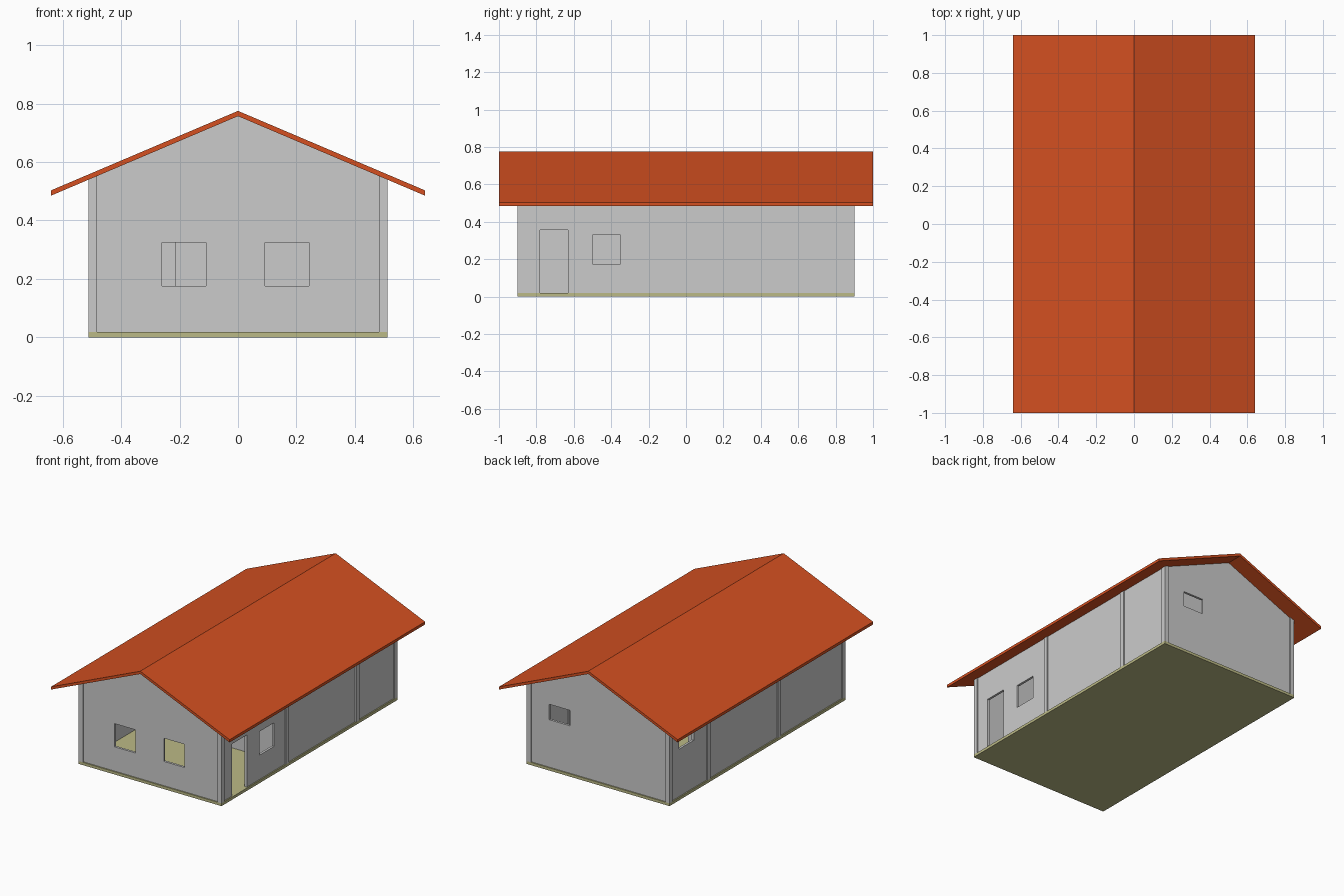
import bpy, bmesh

if "Cube" in bpy.data.objects:
    bpy.data.objects.remove(bpy.data.objects["Cube"])

FLOOR = 0.018          # top of the floor slab
RIDGE, PITCH = 0.757, 0.425


def under(x):
    """Height of the roof underside at x."""
    return RIDGE - PITCH * abs(x)


def material(name, rgb):
    m = bpy.data.materials.new(name)
    m.diffuse_color = (*rgb, 1)
    m.use_nodes = True
    m.node_tree.nodes["Principled BSDF"].inputs["Base Color"].default_value = m.diffuse_color
    return m


roof_red = material("roof_red", (0.66, 0.08, 0.015))
floor_tan = material("floor_tan", (0.50, 0.49, 0.24))
wall_grey = material("wall_grey", (0.55, 0.55, 0.55))


def prism(name, profile, y0, y1, mat=None):
    """Extrude an x-z profile from y0 to y1."""
    bm = bmesh.new()
    face = bm.faces.new([bm.verts.new((x, y0, z)) for x, z in profile])
    ext = bmesh.ops.extrude_face_region(bm, geom=[face])["geom"]
    bmesh.ops.translate(bm, vec=(0, y1 - y0, 0),
                        verts=[v for v in ext if isinstance(v, bmesh.types.BMVert)])
    bmesh.ops.recalc_face_normals(bm, faces=bm.faces)
    me = bpy.data.meshes.new(name)
    bm.to_mesh(me)
    bm.free()
    ob = bpy.data.objects.new(name, me)
    bpy.context.collection.objects.link(ob)
    if mat:
        me.materials.append(mat)
    return ob


def box(name, x0, x1, y0, y1, z0, z1, mat=None):
    return prism(name, [(x0, z0), (x1, z0), (x1, z1), (x0, z1)], y0, y1, mat)


def cut(ob, *bounds):
    """Cut a box-shaped opening and drop the cutter."""
    tool = box("cutter", *bounds)
    tool.hide_render = True
    mod = ob.modifiers.new("opening", "BOOLEAN")
    mod.operation, mod.solver, mod.object = "DIFFERENCE", "EXACT", tool
    bpy.context.view_layer.objects.active = ob
    bpy.ops.object.modifier_apply(modifier=mod.name)
    bpy.data.objects.remove(tool)


def gable(name, w, y, mat=None, t=0.0075):
    """Full-width wall reaching up to the roof."""
    return prism(name, [(-w, FLOOR), (w, FLOOR), (w, under(w)), (0, RIDGE), (-w, under(w))],
                 y - t, y + t, mat)


def upright(name, side, x0, x1, y0, y1, mat=None):
    """Post or side panel with its top sloped to meet the roof."""
    return prism(name, [(side * x0, FLOOR), (side * x1, FLOOR),
                        (side * x1, under(x1)), (side * x0, under(x0))], y0, y1, mat)


# Floor slab
box("floor_slab", -0.512, 0.512, -0.9, 0.9, 0, FLOOR, floor_tan)

# Roof: two pitched sheets with overhang
E, T = 0.64, 0.018
prism("roof", [(-E, under(E)), (0, RIDGE), (E, under(E)),
               (E, under(E) + T), (0, RIDGE + T), (-E, under(E) + T)], -1, 1, roof_red)

# Posts and side panels
posts = [(-0.9, -0.87), (-0.24, -0.21), (0.48, 0.51), (0.87, 0.9)]
panels = {}
for side, label, mat in ((1, "right", None), (-1, "left", wall_grey)):
    for i, (a, b) in enumerate(posts):
        upright(f"{label}_post_{i}", side, 0.482, 0.512, a, b)
    for i in range(3):
        panels[label, i] = upright(f"{label}_wall_{i}", side, 0.489, 0.504,
                                   posts[i][1], posts[i + 1][0], mat)

# Door and window on the right, small vent window on the left
cut(panels["right", 0], 0.4, 0.6, -0.78, -0.63, -0.1, 0.355)
cut(panels["right", 0], 0.4, 0.6, -0.50, -0.35, 0.175, 0.328)
cut(panels["left", 2], -0.6, -0.4, 0.64, 0.79, 0.325, 0.425)

# Front wall with two windows
front = gable("front_wall", 0.482, -0.885, wall_grey)
cut(front, -0.26, -0.11, -1, -0.8, 0.175, 0.325)
cut(front, 0.093, 0.243, -1, -0.8, 0.175, 0.325)

# Back wall with a small vent window
back = gable("back_wall", 0.482, 0.885, wall_grey)
cut(back, 0.207, 0.355, 0.8, 1, 0.325, 0.425)

# Inner partitions with doorways
for i, y in enumerate((-0.225, 0.495)):
    part = gable(f"partition_{i}", 0.482, y)
    cut(part, -0.365, -0.215, y - 0.1, y + 0.1, -0.1, 0.355)
